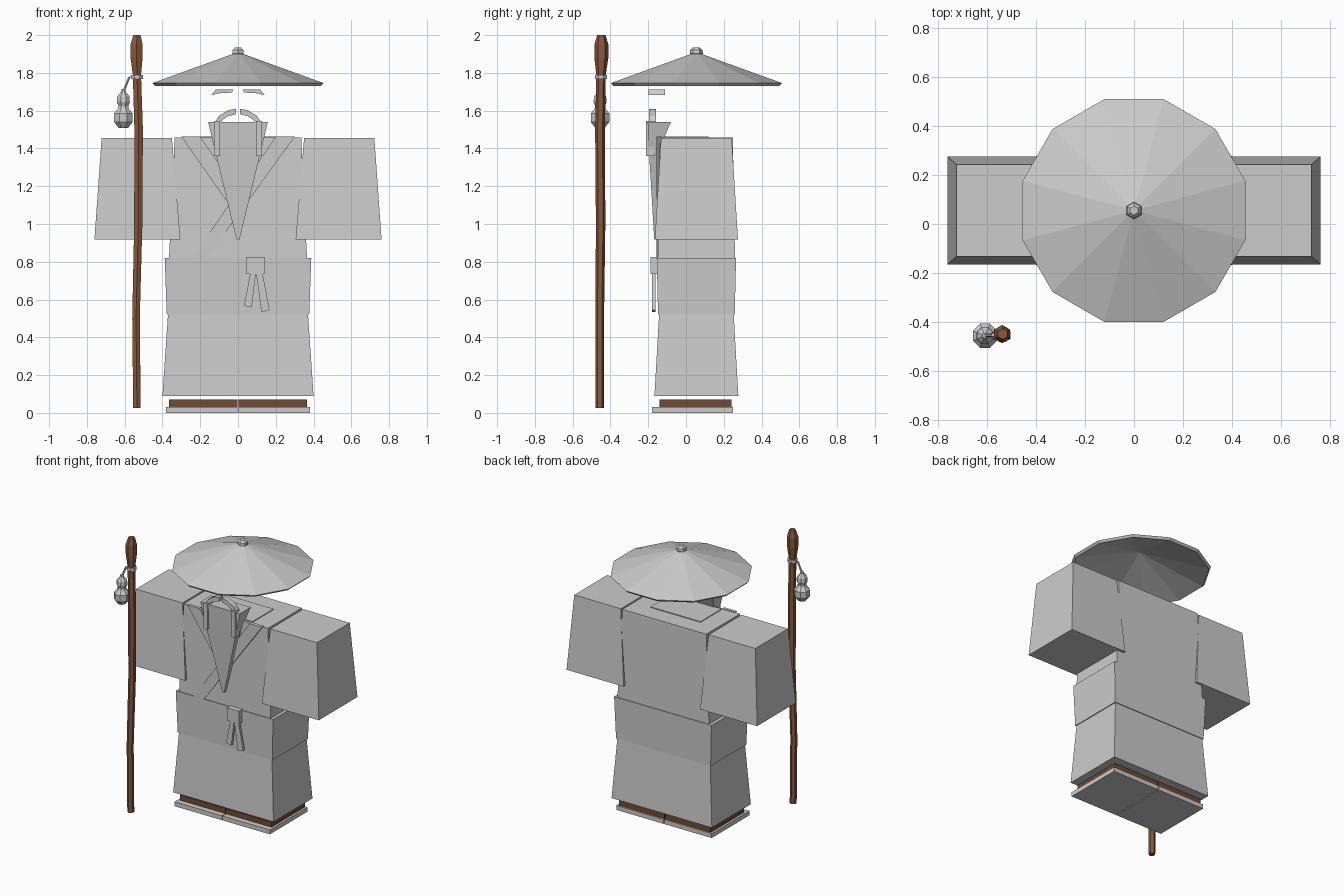
import bpy, bmesh
from math import cos, sin, pi

CY = 0.055  # front-to-back centre of the body


def material(name, rgb):
    m = bpy.data.materials.new(name)
    m.diffuse_color = (*rgb, 1)
    return m


WOOD = material("wood", (0.25, 0.10, 0.045))
DARK = material("dark_brown", (0.17, 0.07, 0.03))


def loft(name, rings, mat=None):
    """Skin a stack of equal-length point rings and cap both ends."""
    bm = bmesh.new()
    rows = [[bm.verts.new(p) for p in r] for r in rings]
    n = len(rows[0])
    for a, b in zip(rows, rows[1:]):
        for i in range(n):
            j = (i + 1) % n
            bm.faces.new((a[i], a[j], b[j], b[i]))
    bm.faces.new(rows[0])
    bm.faces.new(rows[-1])
    bmesh.ops.recalc_face_normals(bm, faces=bm.faces)
    me = bpy.data.meshes.new(name)
    bm.to_mesh(me)
    bm.free()
    ob = bpy.data.objects.new(name, me)
    bpy.context.collection.objects.link(ob)
    if mat:
        me.materials.append(mat)
    return ob


def rect(x0, x1, y0, y1, z):
    return [(x0, y0, z), (x1, y0, z), (x1, y1, z), (x0, y1, z)]


def box(name, x0, x1, y0, y1, z0, z1, mat=None):
    return loft(name, [rect(x0, x1, y0, y1, z0), rect(x0, x1, y0, y1, z1)], mat)


def taper(name, lower, upper):
    """Centred tapered block; each end is (half width, half depth, z)."""
    return loft(name, [rect(-w, w, CY - d, CY + d, z) for w, d, z in (lower, upper)])


def prism(name, pts, y0, y1):
    """Extrude an x-z outline from y0 to y1."""
    return loft(name, [[(x, y, z) for x, z in pts] for y in (y0, y1)])


def lathe(name, n, profile, mat=None, turn=0.5):
    """Faceted round part; profile rows are (x, y, z, radius)."""
    return loft(name, [[(x + r * cos(2 * pi * (i + turn) / n),
                         y + r * sin(2 * pi * (i + turn) / n), z) for i in range(n)]
                       for x, y, z, r in profile], mat)


# Robe: skirt, sash and upper part
taper("robe_skirt", (0.40, 0.222, 0.09), (0.37, 0.197, 0.53))
taper("sash", (0.377, 0.203, 0.52), (0.388, 0.21, 0.82))
taper("robe_torso", (0.366, 0.205, 0.80), (0.335, 0.193, 1.457))
box("neck_block", -0.2, 0.2, -0.12, 0.12, 1.40, 1.463)

# Crossed collar bands
prism("collar_over", [(0.30, 1.462), (0.20, 1.462), (-0.243, 0.82), (-0.164, 0.82)],
      -0.155, -0.13)
prism("collar_under", [(-0.30, 1.462), (-0.20, 1.462), (-0.01, 1.19), (-0.06, 1.12)],
      -0.152, -0.13)

for side, s in (("left", 1), ("right", -1)):
    # Wide sleeves
    loft("sleeve_" + side,
         [rect(s * 0.305, s * 0.76, CY - 0.22, CY + 0.22, 0.918),
          rect(s * 0.35, s * 0.722, CY - 0.187, CY + 0.187, 1.455)])
    loft_gap = s * 0.003
    # Feet and sandal soles
    box("foot_" + side, loft_gap, s * 0.365, -0.14, 0.24, 0.03, 0.07, DARK)
    box("sole_" + side, loft_gap, s * 0.38, -0.18, 0.25, 0.0, 0.032)
    # Eyebrows
    prism("eyebrow_" + side,
          [(s * x, z) for x, z in ((0.025, 1.713), (0.117, 1.713), (0.14, 1.683),
                                   (0.10, 1.692), (0.032, 1.696))], -0.198, -0.112)
    # Moustache: arch and hanging end
    prism("moustache_arch_" + side,
          [(s * x, z) for x, z in ((0.01, 1.61), (0.05, 1.603), (0.10, 1.573), (0.122, 1.54),
                                   (0.095, 1.53), (0.08, 1.552), (0.05, 1.572), (0.012, 1.58))],
          -0.197, -0.158)
    box("moustache_end_" + side, s * 0.096, s * 0.127, -0.213, -0.165, 1.36, 1.545)

# Long pointed beard
loft("beard", [rect(-0.158, 0.158, -0.203, -0.08, 1.54),
               rect(-0.125, 0.125, -0.197, -0.14, 1.40),
               rect(-0.008, 0.008, -0.168, -0.145, 0.918)])

# Sash knot with two tails
box("sash_knot", 0.043, 0.14, -0.187, -0.14, 0.735, 0.826)
prism("sash_tail_inner", [(0.065, 0.74), (0.095, 0.74), (0.072, 0.558), (0.032, 0.568)],
      -0.18, -0.162)
prism("sash_tail_outer", [(0.095, 0.74), (0.13, 0.74), (0.167, 0.545), (0.125, 0.533)],
      -0.18, -0.162)

# Shallow conical hat, hollow below, with a knob
lathe("hat", 12, [(0, CY, 1.905, 0.015), (0, CY, 1.746, 0.469),
                  (0, CY, 1.731, 0.455), (0, CY, 1.875, 0.01)])
lathe("hat_knob", 6, [(0, CY, 1.89, 0.026), (0, CY, 1.902, 0.035),
                      (0, CY, 1.92, 0.033), (0, CY, 1.935, 0.018)])

# Slightly crooked staff with a swollen head
lathe("staff", 6, [(-0.535, -0.457, 0.025, 0.023), (-0.54, -0.457, 0.5, 0.023),
                   (-0.528, -0.452, 1.0, 0.025), (-0.526, -0.455, 1.5, 0.026),
                   (-0.535, -0.45, 1.79, 0.025), (-0.537, -0.448, 1.88, 0.037),
                   (-0.537, -0.448, 1.95, 0.037), (-0.535, -0.448, 2.0, 0.022)], WOOD)
lathe("staff_ring", 8, [(-0.534, -0.45, 1.768, 0.034), (-0.534, -0.45, 1.79, 0.034)])

# Hanging gourd and its cord
GX, GY = -0.607, -0.455
lathe("gourd", 8, [(GX, GY, z, r) for z, r in (
    (1.508, 0.027), (1.54, 0.053), (1.585, 0.053), (1.612, 0.03), (1.625, 0.028),
    (1.645, 0.037), (1.675, 0.035), (1.70, 0.014), (1.715, 0.01))])
lathe("gourd_cord", 6, [(GX, GY, 1.70, 0.007), (-0.575, -0.452, 1.778, 0.007),
                        (-0.545, -0.45, 1.785, 0.007)])
